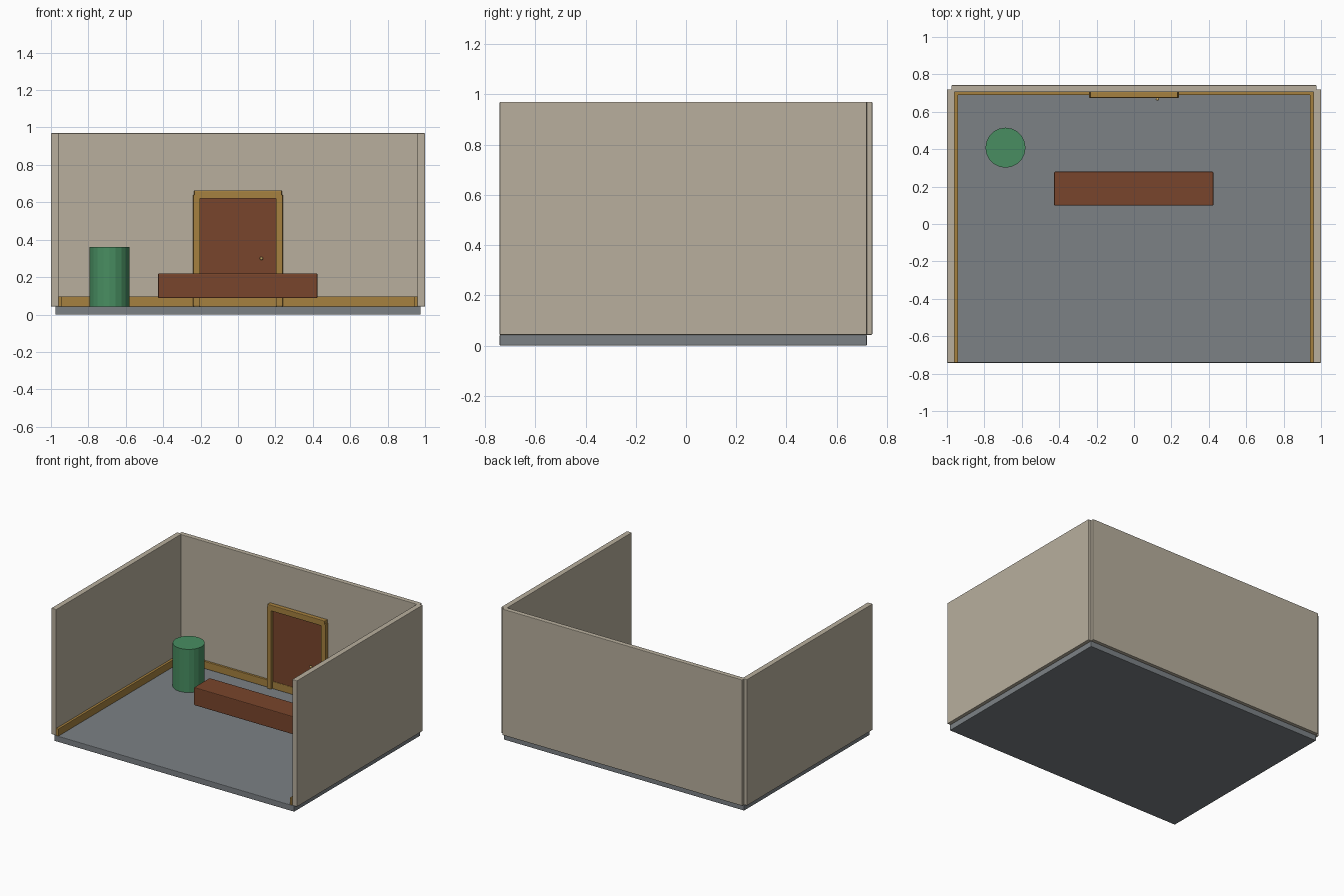
import bpy

if "Cube" in bpy.data.objects:
    bpy.data.objects.remove(bpy.data.objects["Cube"])


def material(name, rgb):
    m = bpy.data.materials.new(name)
    m.diffuse_color = (*rgb, 1)
    m.use_nodes = True
    m.node_tree.nodes["Principled BSDF"].inputs["Base Color"].default_value = m.diffuse_color
    return m


WALL = material("warm_plaster", (0.48, 0.43, 0.34))
FLOOR = material("grey_floor", (0.20, 0.22, 0.235))
TRIM = material("ochre_trim", (0.38, 0.22, 0.05))
WOOD = material("red_brown_wood", (0.19, 0.06, 0.025))
GREEN = material("green", (0.065, 0.27, 0.12))
BRASS = material("brass", (0.60, 0.42, 0.15))


def box(name, x, y, z, mat, bevel=0.004):
    """Box from (min, max) ranges, with slightly rounded edges."""
    spans = (x, y, z)
    bpy.ops.mesh.primitive_cube_add(size=1, location=[(a + b) / 2 for a, b in spans])
    ob = bpy.context.object
    ob.name = name
    ob.scale = [b - a for a, b in spans]
    bpy.ops.object.transform_apply(location=False, rotation=False, scale=True)
    ob.data.materials.append(mat)
    mod = ob.modifiers.new("soft_edges", "BEVEL")
    mod.width = bevel
    mod.segments = 2
    return ob


BASE = 0.043   # floor surface
TOP = 0.97     # wall top
FRONT = -0.742

# Room shell
box("floor", (-0.977, 0.977), (FRONT, 0.72), (0, BASE), FLOOR)
box("back_wall", (-0.977, 0.977), (0.705, 0.742), (BASE, TOP), WALL)
box("back_baseboard", (-0.96, 0.96), (0.69, 0.708), (BASE, 0.097), TRIM, 0.003)

# Parts mirrored left and right
for side, s in (("left", -1), ("right", 1)):
    def mirrored(a, b):
        return tuple(sorted((s * a, s * b)))
    box(side + "_wall", mirrored(0.959, 1.0), (FRONT, 0.72), (BASE, TOP), WALL)
    box(side + "_baseboard", mirrored(0.941, 0.961), (FRONT, 0.705), (BASE, 0.097), TRIM, 0.003)
    box(side + "_door_jamb", mirrored(0.202, 0.24), (0.674, 0.708), (BASE, 0.64), TRIM)

# Door with header and knob
box("door_header", (-0.234, 0.234), (0.674, 0.708), (0.62, 0.663), TRIM)
box("door_panel", (-0.206, 0.206), (0.693, 0.71), (BASE, 0.625), WOOD, 0.002)
bpy.ops.mesh.primitive_uv_sphere_add(segments=12, ring_count=8, radius=0.009,
                                     location=(0.125, 0.668, 0.30))
knob = bpy.context.object
knob.name = "door_knob"
knob.data.materials.append(BRASS)
bpy.ops.object.shade_smooth()

# Furniture
box("bench", (-0.427, 0.424), (0.098, 0.28), (0.088, 0.22), WOOD, 0.005)
bpy.ops.mesh.primitive_cylinder_add(vertices=20, radius=0.107, depth=0.317,
                                    location=(-0.687, 0.408, BASE + 0.1585))
drum = bpy.context.object
drum.name = "green_drum"
drum.data.materials.append(GREEN)
